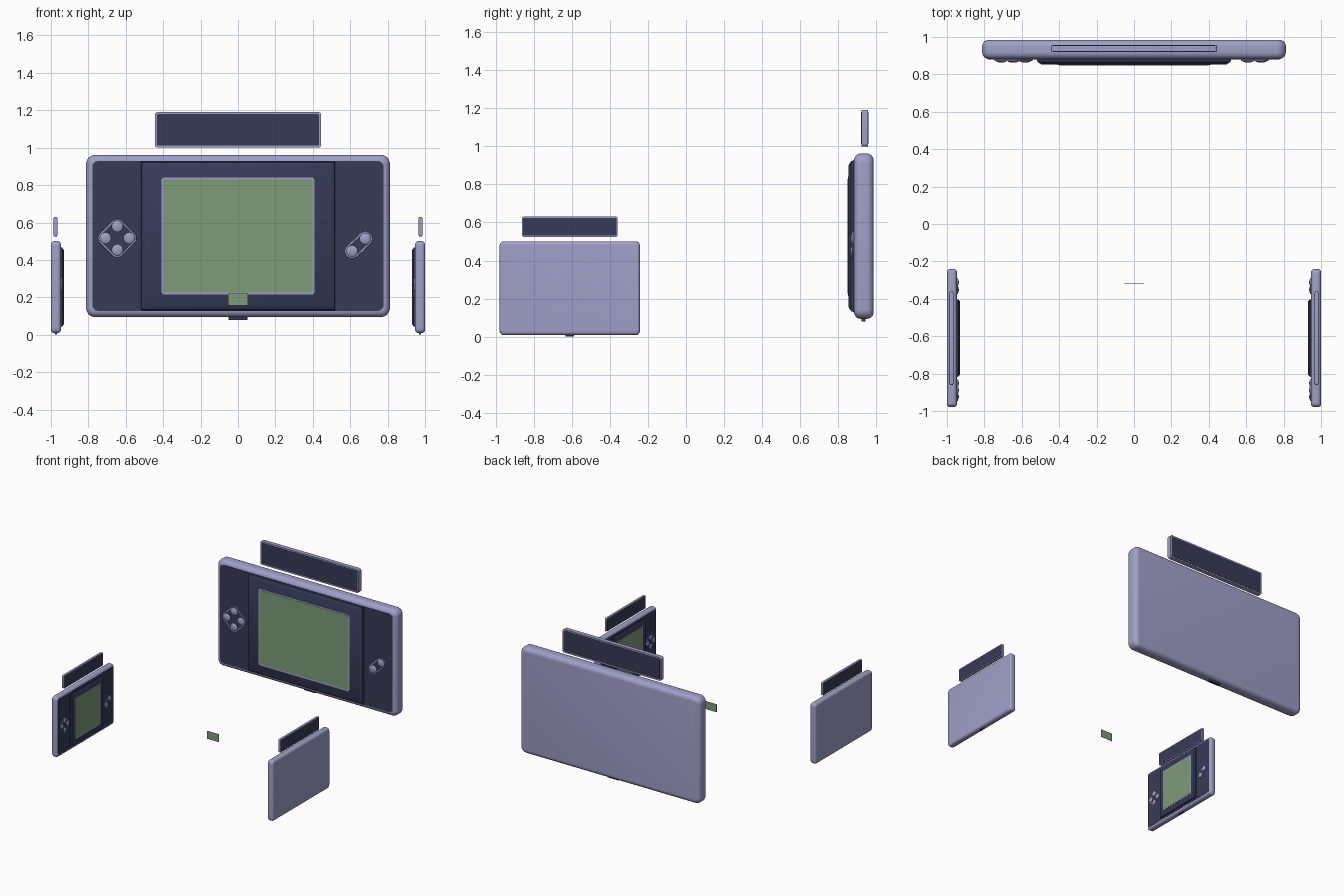
import bpy, bmesh, math
from mathutils import Matrix, Vector

if "Cube" in bpy.data.objects:
    bpy.data.objects.remove(bpy.data.objects["Cube"])


def material(name, rgb):
    m = bpy.data.materials.new(name)
    m.diffuse_color = (*rgb, 1)
    m.use_nodes = True
    m.node_tree.nodes["Principled BSDF"].inputs["Base Color"].default_value = m.diffuse_color
    return m


LIGHT = material("lavender_plastic", (0.35, 0.35, 0.58))
DARK = material("navy_plastic", (0.037, 0.043, 0.095))
GREEN = material("screen_green", (0.21, 0.33, 0.19))


def finish(name, bm, matrix, mat):
    bm.transform(matrix)
    bmesh.ops.recalc_face_normals(bm, faces=bm.faces)
    me = bpy.data.meshes.new(name)
    bm.to_mesh(me)
    bm.free()
    me.materials.append(mat)
    ob = bpy.data.objects.new(name, me)
    bpy.context.collection.objects.link(ob)
    bpy.ops.object.select_all(action='DESELECT')
    bpy.context.view_layer.objects.active = ob
    ob.select_set(True)
    bpy.ops.object.shade_smooth_by_angle(angle=math.radians(35))
    return ob


def loft(name, centres, rings, matrix, mat, n=40):
    """Loft hulls of circles: rings are (radius, depth), n=4 gives square corners."""
    bm = bmesh.new()
    loops = []
    for r, d in rings:
        loop = []
        for i in range(n):
            a = 2 * math.pi * (i + 0.5) / n
            k = Vector((math.cos(a), math.sin(a)))
            c = max((Vector(p) for p in centres), key=lambda p: p.dot(k))
            p = c + k * r * (math.sqrt(2) if n == 4 else 1)
            loop.append(bm.verts.new((p.x, d, p.y)))
        loops.append(loop)
    for a, b in zip(loops, loops[1:]):
        for i in range(n):
            j = (i + 1) % n
            bm.faces.new((a[i], a[j], b[j], b[i]))
    bm.faces.new(loops[0])
    bm.faces.new(loops[-1])
    return finish(name, bm, matrix, mat)


def rect(hx, hz, r):
    return [(sx * (hx - r), sz * (hz - r)) for sx in (-1, 1) for sz in (-1, 1)]


def scaled(M, s, offset=(0, 0, 0)):
    return M @ Matrix.Translation(offset) @ Matrix.Diagonal((*s, 1))


def button_cluster(name, points, M):
    # raised rim, dark well and domed buttons
    loft(name + "_rim", points, [(0.04, 0), (0.038, 0.01)], M, LIGHT)
    loft(name + "_well", points, [(0.031, 0.005), (0.031, 0.0115)], M, DARK)
    for i, (u, w) in enumerate(points):
        bm = bmesh.new()
        bmesh.ops.create_uvsphere(bm, u_segments=20, v_segments=12, radius=0.033)
        finish(f"{name}_button_{i + 1}", bm,
               M @ Matrix.Translation((u, 0.006, w)) @ Matrix.Diagonal((1, 0.4, 1, 1)), LIGHT)


def console(name, M, body, bezel, pad, pad_u, sign, sign_z):
    B = scaled(M, body)
    # body with rounded edges
    steps = [i * math.pi / 12 for i in range(7)]
    e = 0.036
    front = [(0.05 - e * (1 - math.cos(t)), -e + e * math.sin(t)) for t in steps]
    back = [(r, -0.103 - d) for r, d in reversed(front)]
    loft(name + "_body", rect(0.812, 0.434, 0.05), back + front, B, LIGHT, 64)
    loft(name + "_face_panel", rect(0.778, 0.4, 0.03), [(0.03, -0.01), (0.03, 0.003)], B, DARK)
    loft(name + "_port", rect(0.045, 0.004, 0.004) and [(-0.04, -0.438), (0.04, -0.438)],
         [(0.01, -0.06), (0.01, -0.04)], B, DARK, 4)

    # raised screen surround, screen frame and screen
    S = scaled(M, bezel)
    loft(name + "_screen_surround", rect(0.52, 0.398, 0.03),
         [(0.03, 0), (0.026, 0.015), (0.003, 0.03)], S, DARK, 4)
    loft(name + "_screen_frame", rect(0.41, 0.313, 0.016), [(0.016, 0.02), (0.016, 0.032)], S, LIGHT)
    loft(name + "_screen", rect(0.398, 0.301, 0.006), [(0.006, 0.025), (0.006, 0.034)], S, GREEN)

    # four-way pad on the left, two-button pill on the right
    k = 0.063
    button_cluster(name + "_direction_pad", [(k, 0), (-k, 0), (0, k), (0, -k)],
                   scaled(M, pad, (-pad_u, 0, -0.012 * pad[2])))
    button_cluster(name + "_action_pad", [(-0.035, -0.033), (0.035, 0.033)],
                   scaled(M, pad, (pad_u, 0, -0.048 * pad[2])))

    # floating sign above, dark on both faces
    G = scaled(M, sign, (0, 0, sign_z))
    loft(name + "_sign", rect(0.444, 0.095, 0.015), [(0.015, -0.073), (0.015, -0.039)], G, LIGHT)
    for side, d in (("front", -0.039), ("back", -0.073)):
        loft(f"{name}_sign_{side}", rect(0.433, 0.084, 0.008),
             [(0.008, d - 0.002), (0.008, d + 0.002)], G, DARK)


def frame(origin, u, d):
    """Axes: u across the face, d out of the face, z up."""
    return Matrix(((u[0], d[0], 0, origin[0]), (u[1], d[1], 0, origin[1]),
                   (0, 0, 1, origin[2]), (0, 0, 0, 1)))


# large rear console
one = (1, 1, 1)
console("rear", frame((0, 0.882, 0.528), (1, 0), (0, -1)), one, one, one, 0.645, one, 0.567)

# two smaller consoles facing each other
for side, name in ((-1, "left"), (1, "right")):
    console(name, frame((side * 0.947, -0.61, 0.2545), (0, 1), (-side, 0)),
            (0.455, 0.515, 0.568), (0.4, 0.515, 0.535), (0.57, 0.55, 0.57), 0.278,
            (0.565, 0.515, 0.555), 0.323)

# small floating plate in the middle
loft("floating_plate", rect(0.053, 0.032, 0.002), [(0.002, -0.001), (0.002, 0.001)],
     Matrix.Translation((0, -0.32, 0.188)), GREEN, 4)
